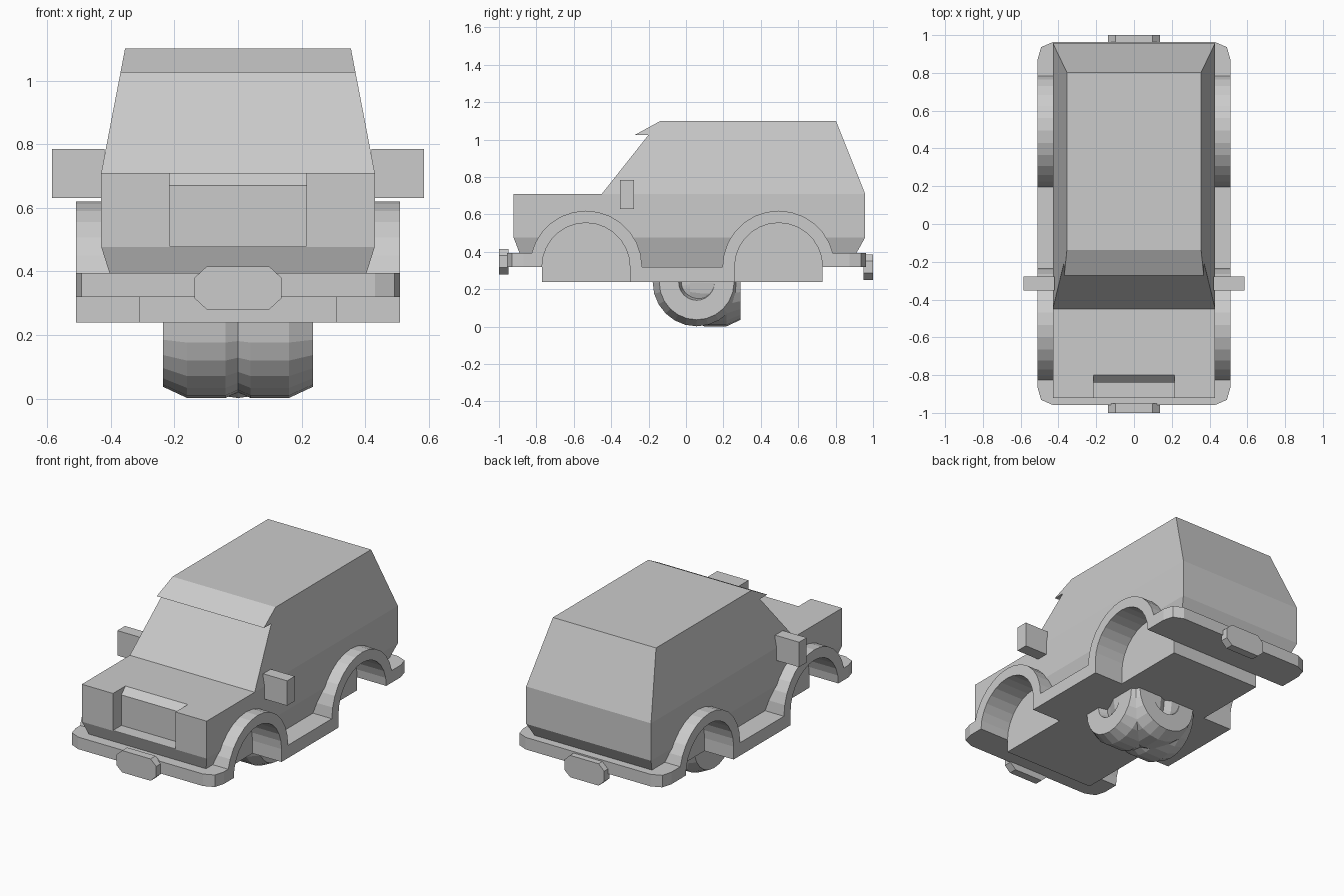
import bpy, bmesh
from math import sin, cos, pi, radians
from mathutils import Matrix

if "Cube" in bpy.data.objects:
    bpy.data.objects.remove(bpy.data.objects["Cube"])


def add_object(name, bm):
    bmesh.ops.recalc_face_normals(bm, faces=bm.faces)
    mesh = bpy.data.meshes.new(name)
    bm.to_mesh(mesh)
    bm.free()
    ob = bpy.data.objects.new(name, mesh)
    bpy.context.collection.objects.link(ob)
    return ob


def loft(bm, rings):
    """Skin equal-length closed rings and cap both ends."""
    rows = [[bm.verts.new(p) for p in ring] for ring in rings]
    n = len(rows[0])
    for a, b in zip(rows, rows[1:]):
        for i in range(n):
            j = (i + 1) % n
            bm.faces.new((a[i], a[j], b[j], b[i]))
    bm.faces.new(rows[0])
    bm.faces.new(rows[-1])


def lofted(name, rings):
    bm = bmesh.new()
    loft(bm, rings)
    return add_object(name, bm)


def prism_x(name, profile, x0, x1):
    return lofted(name, [[(x, y, z) for y, z in profile] for x in (x0, x1)])


def box(name, x0, x1, y0, y1, z0, z1):
    return prism_x(name, [(y0, z0), (y1, z0), (y1, z1), (y0, z1)], x0, x1)


def mirror(ob):
    ob.modifiers.new("mirror", 'MIRROR').use_mirror_merge = False


def cut(ob, cutter):
    cutter.hide_render = True
    cutter.display_type = 'WIRE'
    mod = ob.modifiers.new("cut", 'BOOLEAN')
    mod.operation = 'DIFFERENCE'
    mod.solver = 'EXACT'
    mod.object = cutter


def arc(cy, r, steps=14):
    return [(cy - r * cos(pi * i / steps), 0.32 + r * sin(pi * i / steps))
            for i in range(steps + 1)]


# Lower body with tucked-in rocker
levels = [(0.32, 0.38, -0.862, 0.87), (0.477, 0.43, -0.922, 0.958), (0.71, 0.43, -0.922, 0.958)]
body = lofted("lower_body", [[(-w, f, z), (w, f, z), (w, b, z), (-w, b, z)]
                             for z, w, f, b in levels])

# Tapered cabin with windscreen visor
cabin = [(-0.45, 0.71), (-0.2, 1.026), (-0.272, 1.026), (-0.137, 1.1), (0.802, 1.1), (0.958, 0.71)]
lofted("cabin", [[(s * (0.43 - (z - 0.71) * 0.192), y, z) for y, z in cabin] for s in (-1, 1)])

# Grille recess
cut(body, prism_x("grille_cutter", [(-1.1, 0.48), (-0.84, 0.48), (-0.84, 0.67),
                                    (-0.76, 0.75), (-1.1, 0.75)], -0.215, 0.215))

# Wheel wells and flared arches
for label, cy in (("front", -0.535), ("rear", 0.495)):
    r = 0.26
    for s in (-1, 1):
        cut(body, prism_x(label + "_well_cutter",
                          [(cy - r, 0.2)] + arc(cy, r) + [(cy + r, 0.2)], s * 0.31, s * 0.6))
    mirror(prism_x(label + "_wheel_arch", arc(cy, 0.3) + arc(cy, 0.235)[::-1], 0.31, 0.51))

# Chassis and side sills
box("chassis", -0.31, 0.31, -0.77, 0.73, 0.24, 0.34)
mirror(box("side_sill", 0.3, 0.51, -0.3, 0.26, 0.24, 0.32))

# Bumpers with clipped corners, and octagonal plates
for label, s, inner, end, zc in (("front", -1, 0.77, 0.958, 0.348), ("rear", 1, 0.73, 0.963, 0.318)):
    half = [(0.51, inner), (0.51, end - 0.09), (0.492, end - 0.027), (0.43, end)]
    outline = half + [(-x, y) for x, y in half[::-1]]
    lofted(label + "_bumper", [[(x, s * y, z) for x, y in outline] for z in (0.32, 0.395)])
    octagon = [(0.137, 0.032), (0.098, 0.068), (-0.098, 0.068), (-0.137, 0.032),
               (-0.137, -0.032), (-0.098, -0.068), (0.098, -0.068), (0.137, -0.032)]
    lofted(label + "_plate", [[(x, s * y, zc + z) for x, z in octagon] for y in (0.95, 1.0)])

# Side mirrors
mirror(box("side_mirror", 0.42, 0.585, -0.352, -0.277, 0.63, 0.785))

# Wheels gathered under the chassis: left, right and rear-facing spare
section = [(-0.035, 0.09), (-0.035, 0.2), (0.04, 0.235), (0.16, 0.235), (0.235, 0.2),
           (0.235, 0.096), (0.18, 0.082), (0.2, 0.03)]
for name, turn in (("right_wheel", 0), ("spare_wheel", 90), ("left_wheel", 180)):
    bm = bmesh.new()
    loft(bm, [[(x, r * cos(2 * pi * i / 24), r * sin(2 * pi * i / 24)) for i in range(24)]
              for x, r in section])
    bm.transform(Matrix.Translation((0, 0.057, 0.237)) @ Matrix.Rotation(radians(turn), 4, 'Z'))
    add_object(name, bm)
